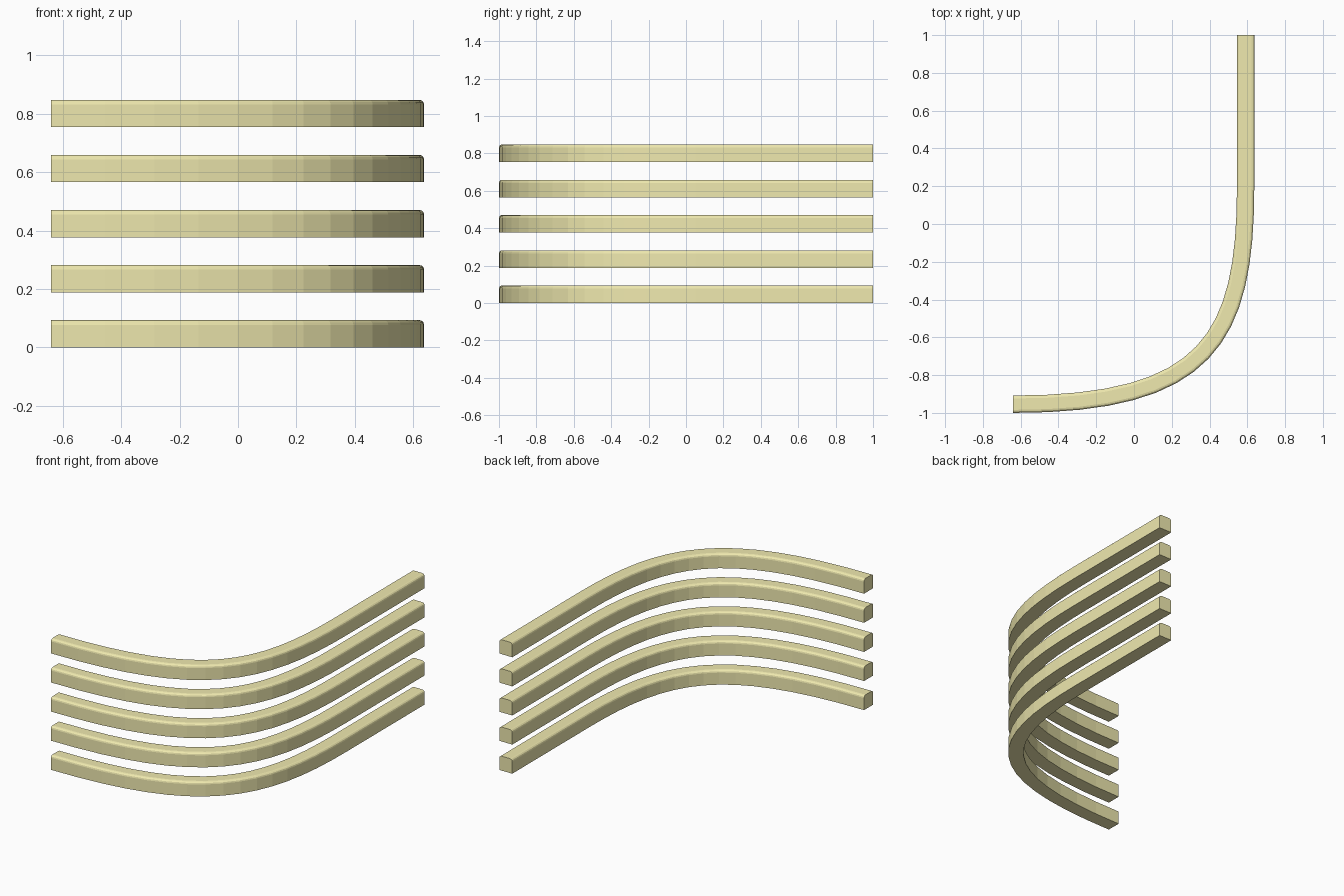
import bpy, bmesh, math
from mathutils import Vector

if "Cube" in bpy.data.objects:
    bpy.data.objects.remove(bpy.data.objects["Cube"])

W, H, R = 0.046, 0.0935, 0.016      # half width, height, top edge radius
PITCH, COUNT, STEPS = 0.1885, 5, 16

mat = bpy.data.materials.new("pale_yellow")
mat.diffuse_color = (0.87, 0.82, 0.43, 1)
mat.use_nodes = True
mat.node_tree.nodes["Principled BSDF"].inputs["Base Color"].default_value = mat.diffuse_color

# Centre line: one Bezier bend, then a straight run to the back
P = [Vector(p) for p in ((-0.64, -0.954), (0.39, -0.954), (0.591, -0.61), (0.591, 0.2))]
path = []
for i in range(STEPS + 1):
    t = i / STEPS
    u = 1 - t
    pos = P[0]*u**3 + P[1]*3*u*u*t + P[2]*3*u*t*t + P[3]*t**3
    tan = (P[1]-P[0])*u*u + (P[2]-P[1])*2*u*t + (P[3]-P[2])*t*t
    path.append((pos, tan.normalized()))
path.append((Vector((0.591, 1.0)), Vector((0, 1))))

# Square section with rounded top edges (offset to the outer side, height)
section = [(-W, 0), (W, 0)]
for cx, start in ((W - R, 0), (-W + R, 90)):
    for k in range(4):
        a = math.radians(start + 30 * k)
        section.append((cx + R * math.cos(a), H - R + R * math.sin(a)))


def make_slat(name, z):
    bm = bmesh.new()
    rings = []
    for pos, tan in path:
        out = Vector((tan.y, -tan.x))
        rings.append([bm.verts.new((*(pos + out * o), z + h)) for o, h in section])
    n = len(section)
    for a, b in zip(rings, rings[1:]):
        for k in range(n):
            bm.faces.new((a[k], a[(k+1) % n], b[(k+1) % n], b[k]))
    bm.faces.new(rings[0])
    bm.faces.new(rings[-1])
    bmesh.ops.recalc_face_normals(bm, faces=bm.faces)
    mesh = bpy.data.meshes.new(name)
    bm.to_mesh(mesh)
    bm.free()
    mesh.materials.append(mat)
    bpy.context.collection.objects.link(bpy.data.objects.new(name, mesh))


# Stack of five identical bent slats
for i in range(COUNT):
    make_slat(f"curved_slat_{i + 1}", i * PITCH)
